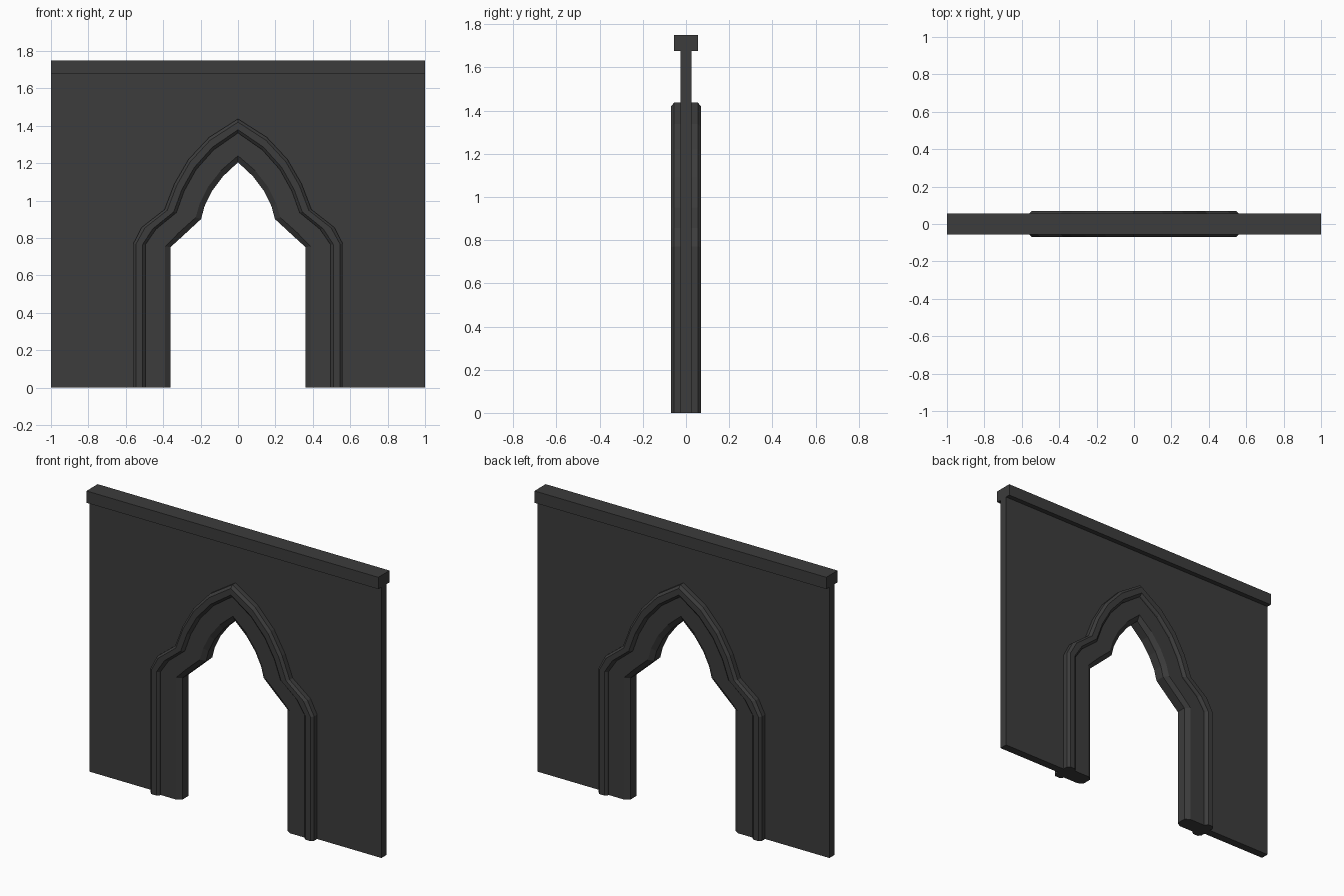
import bpy, bmesh

if "Cube" in bpy.data.objects:
    bpy.data.objects.remove(bpy.data.objects["Cube"])

stone = bpy.data.materials.new("dark_stone")
stone.diffuse_color = (0.045, 0.045, 0.045, 1)
stone.use_nodes = True
stone.node_tree.nodes["Principled BSDF"].inputs["Base Color"].default_value = stone.diffuse_color


def finish(name, bm):
    bmesh.ops.recalc_face_normals(bm, faces=bm.faces)
    mesh = bpy.data.meshes.new(name)
    bm.to_mesh(mesh)
    bm.free()
    mesh.materials.append(stone)
    obj = bpy.data.objects.new(name, mesh)
    bpy.context.collection.objects.link(obj)
    return obj


def prism(name, outline, half):
    """Extrude an x,z outline symmetrically through y."""
    bm = bmesh.new()
    face = bm.faces.new([bm.verts.new((x, -half, z)) for x, z in outline])
    ext = bmesh.ops.extrude_face_region(bm, geom=[face])
    verts = [v for v in ext["geom"] if isinstance(v, bmesh.types.BMVert)]
    bmesh.ops.translate(bm, verts=verts, vec=(0, 2 * half, 0))
    return finish(name, bm)


# Right halves of the opening edge and the outer moulding edge
inner = [(.36, 0), (.36, .752), (.28, .825), (.197, .902), (.18, .968),
         (.14, 1.05), (.08, 1.13), (0, 1.205)]
outer = [(.56, 0), (.56, .77), (.515, .857), (.393, .952), (.34, 1.09),
         (.265, 1.22), (.155, 1.338), (0, 1.437)]


def arch_path(t):
    """Full arch line at fraction t between opening and outer edge."""
    right = [(a + (c - a) * t, b + (d - b) * t)
             for (a, b), (c, d) in zip(inner, outer)]
    return right + [(-x, z) for x, z in right[-2::-1]]


# Wall panel with the arch cut out of its outline
arch = arch_path(.8)
prism("wall_panel", [(1, 0), (1, 1.69), (-1, 1.69), (-1, 0)] + arch[::-1], .025)

# Coping along the top
prism("coping", [(-1, 1.677), (1, 1.677), (1, 1.75), (-1, 1.75)], .055)

# Arch moulding: chamfered inner band and raised outer roll, swept along the arch
half = [(0, .03), (.15, .05), (.675, .05), (.685, .058), (.75, .07),
        (.925, .07), (1, .055)]
section = half + [(t, -y) for t, y in reversed(half)]
bm = bmesh.new()
rails = [[bm.verts.new((x, y, z)) for x, z in arch_path(t)] for t, y in section]
for a, b in zip(rails, rails[1:] + rails[:1]):
    for i in range(len(a) - 1):
        bm.faces.new((a[i], a[i + 1], b[i + 1], b[i]))
for end in (0, -1):
    bm.faces.new([r[end] for r in rails])
finish("arch_moulding", bm)
